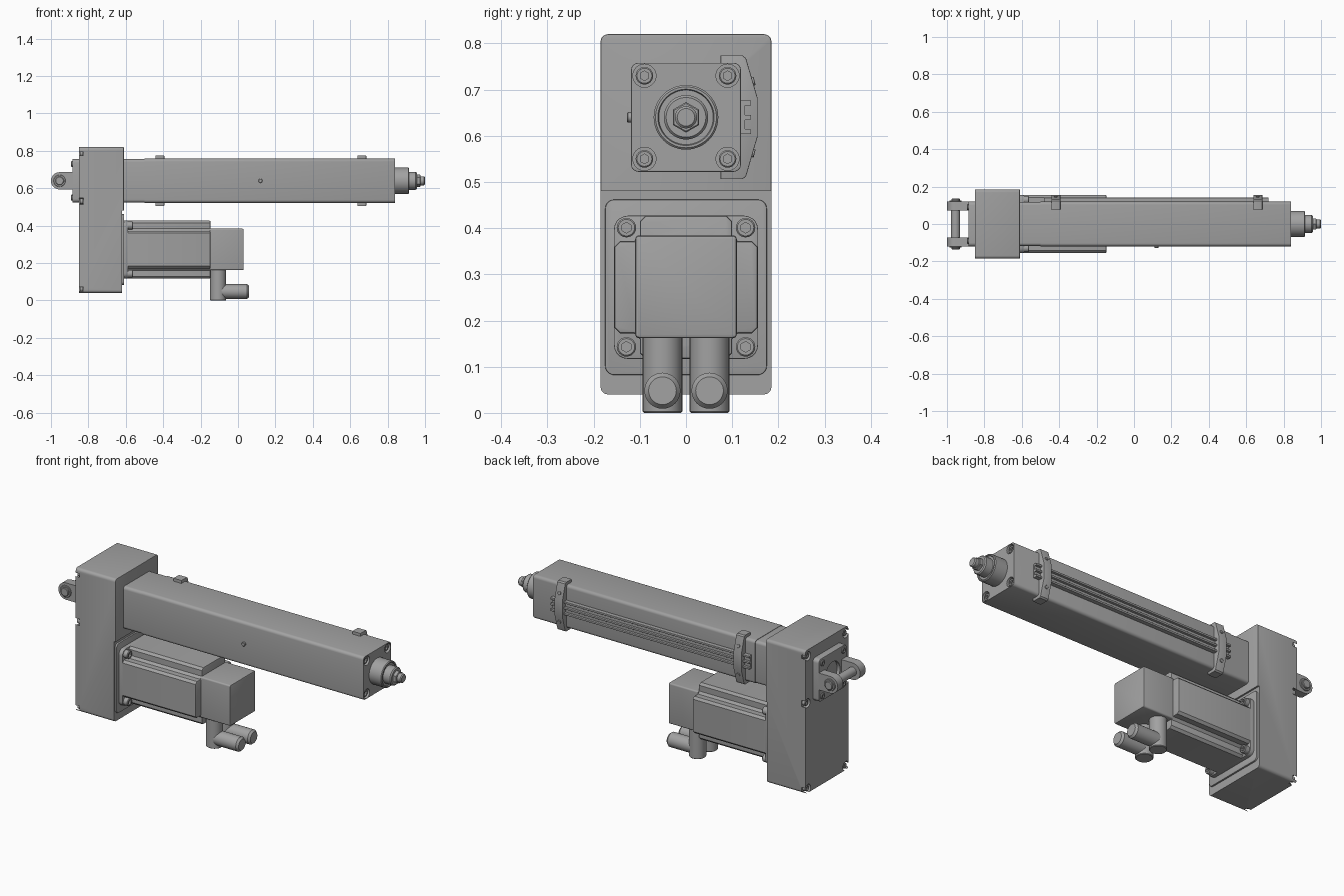
import bpy, bmesh, math
from mathutils import Vector, Matrix

if "Cube" in bpy.data.objects:
    bpy.data.objects.remove(bpy.data.objects["Cube"])

grey = bpy.data.materials.new("machine grey")
grey.use_nodes = True
COLOUR = (0.36, 0.36, 0.36, 1)
grey.diffuse_color = COLOUR
grey.node_tree.nodes["Principled BSDF"].inputs["Base Color"].default_value = COLOUR


def finish(name, bm):
    bmesh.ops.recalc_face_normals(bm, faces=bm.faces)
    me = bpy.data.meshes.new(name)
    bm.to_mesh(me)
    bm.free()
    me.materials.append(grey)
    me.shade_smooth()
    me.set_sharp_from_angle(angle=math.radians(32))
    ob = bpy.data.objects.new(name, me)
    bpy.context.scene.collection.objects.link(ob)
    return ob


def rounded(cy, cz, w, h, r, n=5):
    """Rounded rectangle outline in the y-z plane."""
    pts = []
    for k, (sy, sz) in enumerate(((1, 1), (-1, 1), (-1, -1), (1, -1))):
        for i in range(n + 1):
            a = math.pi / 2 * (k + i / n)
            pts.append((cy + sy * (w / 2 - r) + r * math.cos(a),
                        cz + sz * (h / 2 - r) + r * math.sin(a)))
    return pts


def prism(name, pts, x0, x1, bevel=0.0):
    """Outline in y-z extruded along x, with optional chamfered far rim."""
    bm = bmesh.new()
    base = bm.faces.new([bm.verts.new((x0, y, z)) for y, z in pts])
    ext = bmesh.ops.extrude_face_region(bm, geom=[base])["geom"]
    bmesh.ops.translate(bm, vec=(x1 - x0, 0, 0),
                        verts=[v for v in ext if isinstance(v, bmesh.types.BMVert)])
    if bevel:
        rim = [e for e in bm.edges if all(abs(v.co.x - x1) < 1e-5 for v in e.verts)]
        bmesh.ops.bevel(bm, geom=rim, offset=bevel, segments=2, profile=0.5, affect='EDGES')
    return finish(name, bm)


def lathe(name, profile, origin, axis, sides=32):
    """Profile of (distance along axis, radius) spun about the axis."""
    bm = bmesh.new()
    rings = []
    for d, r in profile:
        rings.append([bm.verts.new((r * math.cos(math.tau * i / sides),
                                    r * math.sin(math.tau * i / sides), d))
                      for i in range(sides)])
    for a, b in zip(rings, rings[1:]):
        for i in range(sides):
            j = (i + 1) % sides
            bm.faces.new((a[i], a[j], b[j], b[i]))
    bm.faces.new(rings[0])
    bm.faces.new(rings[-1])
    turn = Vector((0, 0, 1)).rotation_difference(Vector(axis)).to_matrix().to_4x4()
    bm.transform(Matrix.Translation(origin) @ turn)
    return finish(name, bm)


def rod(name, origin, axis, r, length, chamfer=0.004, sides=32):
    return lathe(name, [(0, r), (length - chamfer, r), (length, r - chamfer)],
                 origin, axis, sides)


def cut(ob, cutters):
    for c in cutters:
        m = ob.modifiers.new("cut", 'BOOLEAN')
        m.operation, m.solver, m.object = 'DIFFERENCE', 'EXACT', c
    deps = bpy.context.evaluated_depsgraph_get()
    me = bpy.data.meshes.new_from_object(ob.evaluated_get(deps))
    ob.modifiers.clear()
    ob.data = me
    me.set_sharp_from_angle(angle=math.radians(32))
    for c in cutters:
        bpy.data.objects.remove(c)


def socket_screw(name, x, y, z, r, length, direction):
    """Cap screw with a hexagonal socket."""
    ax = (direction, 0, 0)
    s = rod(name, (x, y, z), ax, r, length, r * 0.15, 24)
    tip = x + direction * (length - r * 0.6)
    cut(s, [rod("socket_cutter", (tip, y, z), ax, r * 0.55, r, 0.001, 6)])


AXIS = 0.64    # height of the upper drive axis
MOTOR = 0.272  # height of the motor axis

# Belt housing, stepped back below the tube, with edge screw recesses
housing = prism("belt_housing", rounded(0, 0.43, 0.37, 0.78, 0.016), -0.85, -0.61, 0.003)
step = prism("step_cutter", rounded(0, 0.23, 0.5, 0.5, 0.01), -0.619, -0.5)
spots = [(s * y, z) for s in (-1, 1) for y, z in ((0.163, 0.785), (0.168, 0.53), (0.163, 0.062))]
cut(housing, [step] + [rod("recess_cutter", (-0.826, y, z), (-1, 0, 0), 0.024, 0.05)
                       for y, z in spots])
for y, z in spots:
    socket_screw("cover_screw", -0.828, y, z, 0.015, 0.018, -1)

# Actuator tube: rear section, body, counterbored nose
prism("tube_rear_section", rounded(0, AXIS, 0.234, 0.232, 0.016), -0.615, -0.5)
tube = prism("actuator_tube", rounded(0, AXIS, 0.238, 0.236, 0.016), -0.5, 0.84, 0.002)
corners = [(sy * 0.09, AXIS + sz * 0.09) for sy in (-1, 1) for sz in (-1, 1)]
cut(tube, [rod("bore_cutter", (0.818, y, z), (1, 0, 0), 0.025, 0.05) for y, z in corners])
for y, z in corners:
    socket_screw("nose_screw", 0.816, y, z, 0.019, 0.018, 1)
rod("grease_plug", (0.12, -0.115, AXIS), (0, -1, 0), 0.011, 0.013, 0.002, 20)

# Nose collar, piston rod and threaded tip
lathe("nose_collar", [(0, 0.07), (0.072, 0.07), (0.076, 0.066), (0.076, 0.061),
                      (0.07, 0.059), (0.07, 0.04)], (0.839, 0, AXIS), (1, 0, 0), 48)
lathe("piston_rod", [(0, 0.048), (0.05, 0.048), (0.056, 0.043), (0.056, 0.03)],
      (0.9, 0, AXIS), (1, 0, 0), 48)
rod("rod_flats", (0.95, 0, AXIS), (1, 0, 0), 0.033, 0.026, 0.003, 6)
rod("rod_tip", (0.97, 0, AXIS), (1, 0, 0), 0.024, 0.03, 0.005)

# Sensor rail: base with three ribs
prism("sensor_rail", rounded(0.119, AXIS, 0.018, 0.072, 0.002), -0.48, 0.72)
for dz in (-0.031, 0, 0.031):
    prism("rail_rib", rounded(0.128, AXIS + dz, 0.026, 0.011, 0.002), -0.48, 0.72)

# Sensor clamps hooked over the back of the tube
half = [(0.075, 0.134), (0.122, 0.134), (0.13, 0.128), (0.155, 0.042)]
clamp = [(y, AXIS + z) for y, z in half] + [(y, AXIS - z) for y, z in reversed(half)]
for x in (-0.418, 0.662):
    prism("sensor_clamp", clamp, x - 0.024, x + 0.024, 0.002)
    for s in (-1, 1):
        rod("clamp_screw", (x, 0.135, AXIS + s * 0.075), (0, 1, s * 0.25), 0.009, 0.014, 0.001, 16)

# Rear mounting plate with a round recess
plate = prism("rear_plate", rounded(0, AXIS, 0.24, 0.232, 0.02), -0.84, -0.886, 0.003)
cut(plate, [rod("recess_cutter", (-0.868, 0, AXIS), (-1, 0, 0), 0.062, 0.05)])
for y, z in corners:
    socket_screw("plate_screw", -0.88, y, z, 0.016, 0.012, -1)

# Clevis ears, bosses and cross pin
EYE = -0.954
for s in (-1, 1):
    bm = bmesh.new()
    outline = [(-0.87, -0.046), (-0.87, 0.046)]
    outline += [(EYE - 0.046 * math.sin(a), 0.046 * math.cos(a))
                for a in (math.pi * i / 16 for i in range(17))]
    ear = bm.faces.new([bm.verts.new((x, s * 0.073, AXIS + z)) for x, z in outline])
    ext = bmesh.ops.extrude_face_region(bm, geom=[ear])["geom"]
    bmesh.ops.translate(bm, vec=(0, s * 0.047, 0),
                        verts=[v for v in ext if isinstance(v, bmesh.types.BMVert)])
    finish("clevis_ear", bm)
    rod("pin_boss", (EYE, s * 0.115, AXIS), (0, s, 0), 0.032, 0.011, 0.002)
    rod("pin_head", (EYE, s * 0.115, AXIS), (0, s, 0), 0.023, 0.02, 0.003)
rod("cross_pin", (EYE, -0.1, AXIS), (0, 1, 0), 0.024, 0.2)

# Motor adapter plate and front flange
prism("motor_adapter", rounded(0, MOTOR, 0.35, 0.38, 0.02), -0.63, -0.61, 0.002)
prism("motor_flange", rounded(0, MOTOR, 0.312, 0.31, 0.03), -0.615, -0.588, 0.002)

# Motor body: square section with notched corners
w, n, f = 0.155, 0.1, 0.012
quarter = [(w, -n + f), (w, n - f), (w - f, n), (n + f, n), (n, n + f), (n, w - f), (n - f, w)]
section = []
for k in range(4):
    c, s = round(math.cos(k * math.pi / 2)), round(math.sin(k * math.pi / 2))
    section += [(y * c - z * s, MOTOR + y * s + z * c) for y, z in quarter[1:]]
prism("motor_body", section, -0.6, -0.147, 0.006)
for sy in (-1, 1):
    for sz in (-1, 1):
        socket_screw("motor_screw", -0.592, sy * 0.129, MOTOR + sz * 0.129, 0.021, 0.03, 1)

# Encoder box
prism("encoder_box", rounded(0, 0.273, 0.22, 0.222, 0.008), -0.15, 0.03, 0.006)

# Angled cable connectors
for y in (-0.051, 0.051):
    rod("connector_post", (-0.106, y, 0.17), (0, 0, -1), 0.043, 0.17, 0.003)
    lathe("connector_plug", [(0, 0.039), (0.155, 0.039), (0.166, 0.03)],
          (-0.106, y, 0.048), (1, 0, 0))
